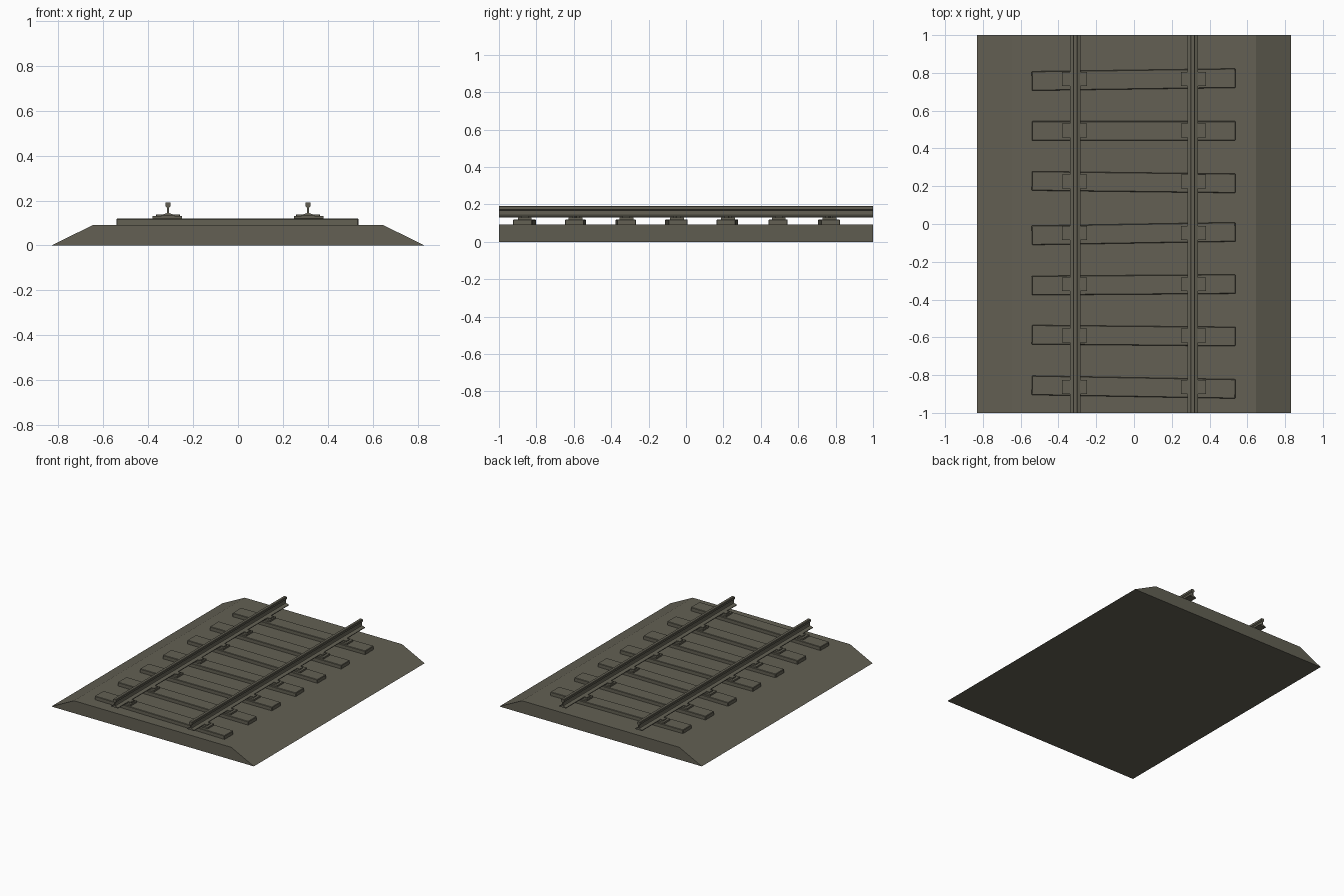
import bpy
import bmesh
import math

cube = bpy.data.objects.get("Cube")
if cube:
    bpy.data.objects.remove(cube, do_unlink=True)

COLOUR = (0.125, 0.118, 0.088, 1)
mat = bpy.data.materials.new("weathered olive grey")
mat.use_nodes = True
mat.diffuse_color = COLOUR
bsdf = mat.node_tree.nodes["Principled BSDF"]
bsdf.inputs["Base Color"].default_value = COLOUR
bsdf.inputs["Roughness"].default_value = 0.9


def finish(name, bm):
    bmesh.ops.recalc_face_normals(bm, faces=bm.faces)
    mesh = bpy.data.meshes.new(name)
    bm.to_mesh(mesh)
    bm.free()
    mesh.materials.append(mat)
    obj = bpy.data.objects.new(name, mesh)
    bpy.context.collection.objects.link(obj)
    return obj


def extrude_half_profile(name, half, x=0):
    """Mirror a half outline (x, z) and extrude it along the full track length."""
    outline = half + [(-px, pz) for px, pz in reversed(half)]
    bm = bmesh.new()
    face = bm.faces.new([bm.verts.new((x + px, -1, pz)) for px, pz in outline])
    new = bmesh.ops.extrude_face_region(bm, geom=[face])["geom"]
    bmesh.ops.translate(bm, vec=(0, 2, 0),
                        verts=[g for g in new if isinstance(g, bmesh.types.BMVert)])
    return finish(name, bm)


def box(name, centre, size, bevel=0.0, turn=0.0):
    bm = bmesh.new()
    bmesh.ops.create_cube(bm, size=1)
    bmesh.ops.scale(bm, vec=size, verts=bm.verts)
    obj = finish(name, bm)
    obj.location = centre
    obj.rotation_euler.z = turn
    if bevel:
        mod = obj.modifiers.new("worn edges", "BEVEL")
        mod.width = bevel
        mod.segments = 1
    return obj


def bolt(name, x, y):
    bm = bmesh.new()
    bmesh.ops.create_cone(bm, cap_ends=True, segments=6, radius1=0.007,
                          radius2=0.007, depth=0.008)
    obj = finish(name, bm)
    obj.location = (x, y, 0.134)
    return obj


# Ballast bed
extrude_half_profile("ballast_bed", [(0.83, 0), (0.645, 0.092)])

# Rails: foot, web and head
RAIL_X = 0.312
RAIL = [(0.028, 0.131), (0.028, 0.136), (0.006, 0.144), (0.004, 0.15),
        (0.004, 0.168), (0.012, 0.174), (0.012, 0.188), (0.009, 0.192)]
for side, sign in (("left", 1), ("right", -1)):
    extrude_half_profile(side + "_rail", RAIL, sign * RAIL_X)

# Sleepers, each slightly askew: y position of its right and left ends
SLEEPER_ENDS = [(-0.854, -0.873), (-0.586, -0.596), (-0.326, -0.318),
                (-0.06, -0.042), (0.228, 0.215), (0.493, 0.493), (0.757, 0.772)]
for i, (y_right, y_left) in enumerate(SLEEPER_ENDS, 1):
    y = -0.862 + (i - 1) * 0.2715
    box(f"sleeper_{i}", (-0.002, (y_right + y_left) / 2, 0.09), (1.078, 0.102, 0.058),
        0.003, math.atan2(y_left - y_right, 1.078))
    # Tie plates, clips and bolts
    for side, sign in (("left", 1), ("right", -1)):
        tag = f"{side}_{i}"
        box("tie_plate_" + tag, (sign * 0.316, y, 0.123), (0.132, 0.074, 0.016))
        for place, offset in (("inner", -0.048), ("outer", 0.048)):
            x = sign * (RAIL_X + offset)
            inward = math.copysign(0.009, offset) * sign
            box(f"{place}_clip_{tag}", (x - inward, y, 0.1335), (0.026, 0.04, 0.008))
            bolt(f"{place}_bolt_{tag}", x, y)
